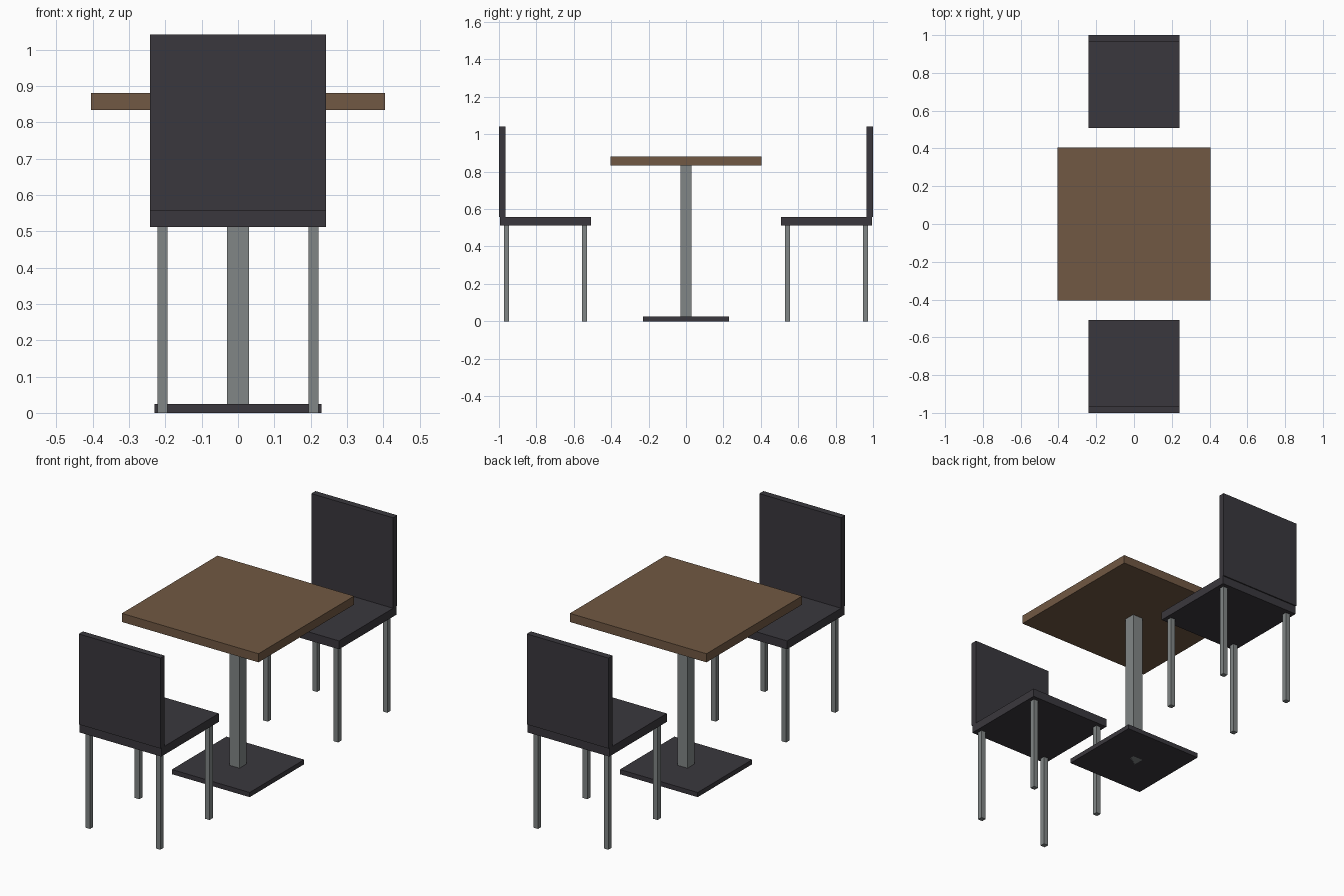
import bpy
import bmesh
from mathutils import Matrix, Vector

cube = bpy.data.objects.get("Cube")
if cube:
    bpy.data.objects.remove(cube, do_unlink=True)


def material(name, rgb):
    mat = bpy.data.materials.new(name)
    mat.use_nodes = True
    color = (*rgb, 1.0)
    mat.diffuse_color = color
    mat.node_tree.nodes["Principled BSDF"].inputs["Base Color"].default_value = color
    return mat


charcoal = material("charcoal", (0.042, 0.039, 0.047))
wood = material("brown wood", (0.165, 0.098, 0.056))
metal = material("grey metal", (0.22, 0.24, 0.24))


def box(name, low, high, mat):
    """Axis-aligned box between two corners."""
    low, high = Vector(low), Vector(high)
    bm = bmesh.new()
    bmesh.ops.create_cube(bm, size=1, matrix=Matrix.Diagonal((*(high - low), 1)))
    mesh = bpy.data.meshes.new(name)
    bm.to_mesh(mesh)
    bm.free()
    mesh.materials.append(mat)
    obj = bpy.data.objects.new(name, mesh)
    obj.location = (low + high) / 2
    bpy.context.collection.objects.link(obj)
    return obj


# Table: square top on a single pole, with a flat foot plate
box("table_top", (-0.404, -0.404, 0.834), (0.404, 0.404, 0.88), wood)
box("table_pole", (-0.03, -0.03, 0), (0.03, 0.03, 0.834), metal)
box("table_base", (-0.23, -0.23, 0), (0.23, 0.23, 0.025), charcoal)


def chair(label, side):
    """Chair facing the table; side is -1 at the front and 1 at the back."""
    def part(name, x, y, z, mat):
        ys = sorted(side * v for v in y)
        box(f"{label}_chair_{name}", (x[0], ys[0], z[0]), (x[1], ys[1], z[1]), mat)

    width = (-0.242, 0.242)
    part("seat", width, (0.508, 0.994), (0.512, 0.557), charcoal)
    part("backrest", width, (0.965, 1.0), (0.557, 1.041), charcoal)

    # Four square legs
    half = 0.0135
    for x_name, x in (("right", -0.208), ("left", 0.208)):
        for y_name, y in (("inner", 0.543), ("outer", 0.959)):
            part(f"{x_name}_{y_name}_leg", (x - half, x + half),
                 (y - half, y + half), (0, 0.512), metal)


chair("front", -1)
chair("back", 1)
